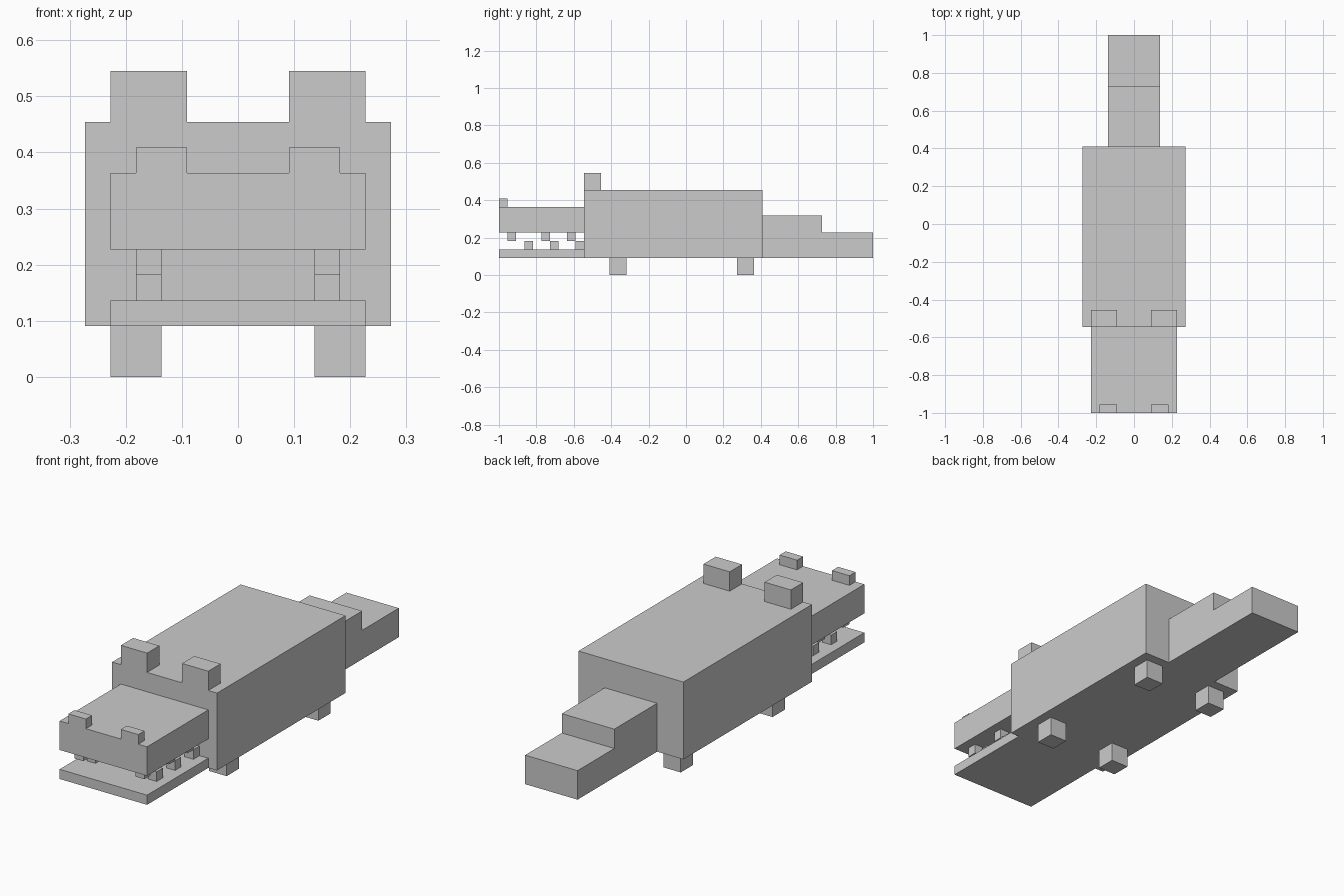
import bpy
import bmesh
from mathutils import Vector

old = bpy.data.objects.get("Cube")
if old:
    bpy.data.objects.remove(old, do_unlink=True)

U = 1 / 22  # one block unit; the model is 44 units long

grey = bpy.data.materials.new("plain grey")
grey.use_nodes = True
colour = (0.6, 0.6, 0.6, 1)
grey.diffuse_color = colour
grey.node_tree.nodes["Principled BSDF"].inputs["Base Color"].default_value = colour


def box(name, x, y, z):
    """Box spanning the given (low, high) ranges in block units."""
    low, high = (Vector(c) * U for c in zip(x, y, z))
    bm = bmesh.new()
    bmesh.ops.create_cube(bm, size=1)
    for v in bm.verts:
        v.co = (low + high) / 2 + v.co * (high - low)
    mesh = bpy.data.meshes.new(name)
    bm.to_mesh(mesh)
    bm.free()
    mesh.materials.append(grey)
    obj = bpy.data.objects.new(name, mesh)
    bpy.context.collection.objects.link(obj)


def pair(name, x, y, z):
    """Mirrored boxes on both sides."""
    box("left_" + name, x, y, z)
    box("right_" + name, (-x[1], -x[0]), y, z)


# Body and stepped tail
box("body", (-6, 6), (-12, 9), (2, 10))
box("tail_base", (-3, 3), (9, 16), (2, 7))
box("tail_tip", (-3, 3), (16, 22), (2, 5))

# Open jaws
box("upper_jaw", (-5, 5), (-22, -12), (5, 8))
box("lower_jaw", (-5, 5), (-22, -12), (2, 3))

# Eyes and nostrils
pair("eye", (2, 5), (-12, -10), (10, 12))
pair("nostril", (2, 4), (-22, -21), (8, 9))

# Legs
pair("front_leg", (3, 5), (-9, -7), (0, 2))
pair("back_leg", (3, 5), (6, 8), (0, 2))

# Interlocking teeth
for i, y in enumerate((-21, -17, -14), 1):
    pair(f"upper_tooth_{i}", (3, 4), (y, y + 1), (4, 5))
for i, y in enumerate((-19, -16, -13), 1):
    pair(f"lower_tooth_{i}", (3, 4), (y, y + 1), (3, 4))
